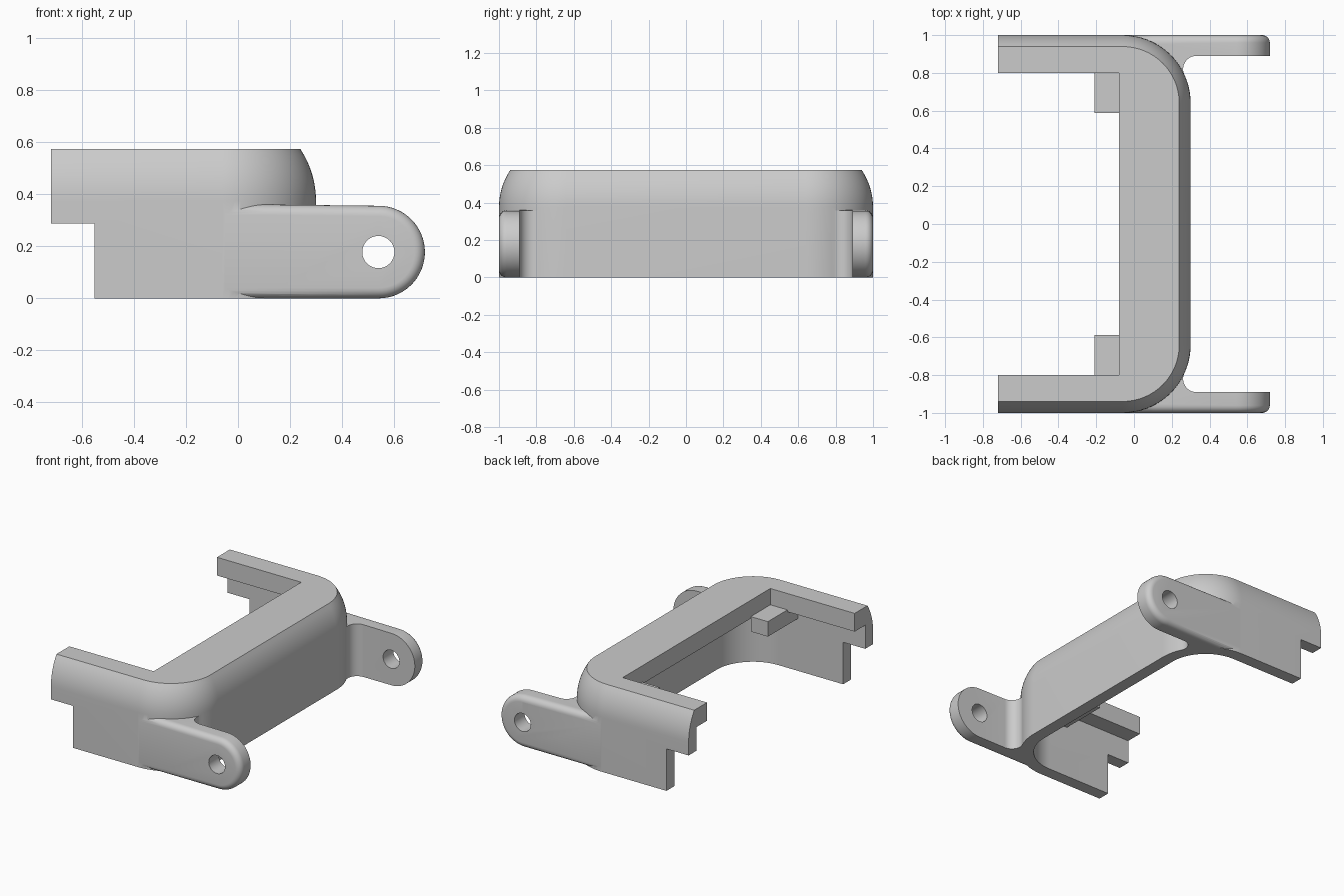
import bpy, bmesh, math

if "Cube" in bpy.data.objects:
    bpy.data.objects.remove(bpy.data.objects["Cube"])

grey = bpy.data.materials.new("plain grey")
grey.diffuse_color = (0.6, 0.6, 0.6, 1)
grey.use_nodes = True
grey.node_tree.nodes["Principled BSDF"].inputs["Base Color"].default_value = grey.diffuse_color


def loft(name, rings):
    """Closed solid through matching rings of points."""
    bm = bmesh.new()
    vs = [[bm.verts.new(p) for p in r] for r in rings]
    n = len(rings[0])
    for a, b in zip(vs, vs[1:]):
        for i in range(n):
            j = (i + 1) % n
            bm.faces.new((a[i], a[j], b[j], b[i]))
    bm.faces.new(vs[0])
    bm.faces.new(vs[-1])
    bmesh.ops.recalc_face_normals(bm, faces=bm.faces)
    me = bpy.data.meshes.new(name)
    bm.to_mesh(me)
    bm.free()
    me.materials.append(grey)
    ob = bpy.data.objects.new(name, me)
    bpy.context.collection.objects.link(ob)
    return ob


def prism(name, pts, z0, z1):
    return loft(name, [[(x, y, z) for x, y in pts] for z in (z0, z1)])


def box(name, x0, x1, y0, y1, z0, z1):
    return prism(name, [(x0, y0), (x1, y0), (x1, y1), (x0, y1)], z0, z1)


def combine(target, other, op):
    """Apply a boolean and remove the second solid."""
    m = target.modifiers.new("cut", 'BOOLEAN')
    m.operation, m.solver, m.object = op, 'EXACT', other
    bpy.context.view_layer.objects.active = target
    bpy.ops.object.modifier_apply(modifier=m.name)
    bpy.data.objects.remove(other)


def arc(cx, cy, r, a0, a1, n):
    return [(cx + r * math.cos(math.radians(a0 + (a1 - a0) * i / n)),
             cy + r * math.sin(math.radians(a0 + (a1 - a0) * i / n))) for i in range(n + 1)]


def outline(d, back):
    """Plan outline with rounded front corners, inset by d."""
    r = 0.36 - d
    return ([(back, -1 + d)] + arc(-0.06, -0.64, r, -90, 0, 24)
            + arc(-0.06, 0.64, r, 0, 90, 24) + [(back, 1 - d)])


# Outer shell with a curved upper edge
H, R, ZC = 0.575, 0.36, 0.375
levels = [0] + [ZC + (H - ZC) * i / 8 for i in range(9)]
rings = []
for z in levels:
    d = R - math.sqrt(R * R - max(0, z - ZC) ** 2)
    rings.append([(x, y, z) for x, y in outline(d, -0.72)])
bracket = loft("bracket", rings)

# Hollow below the top flange, flange opening, and notch in the arm ends
combine(bracket, prism("cavity", outline(0.085, -1), -0.2, 0.45), 'DIFFERENCE')
combine(bracket, box("opening", -1, -0.08, -0.8, 0.8, -0.3, 1), 'DIFFERENCE')
combine(bracket, box("notch", -1, -0.552, -1.2, 1.2, -0.3, 0.288), 'DIFFERENCE')

for s in (1, -1):
    # Ear: plan shape with a tangent inner fillet, trimmed to a rounded side shape
    plan = ([(-0.05, 1), (0.8, 1), (0.8, 0.89)] + arc(0.33, 0.82, 0.07, 90, 204, 12)
            + [(0.2, 0.77), (0.18, 0.80), (0.09, 0.91), (-0.05, 0.95)])
    ear = prism("ear", [(x, s * y) for x, y in plan], -0.1, 0.5)
    side = []
    B = 0.04
    for y, d in [(0.6, 0)] + [(1 - B + B * math.sin(a), B - B * math.cos(a))
                              for a in [math.radians(15 * i) for i in range(7)]]:
        pts = ([(-0.2 + d, d)] + arc(0.541, 0.178, 0.178 - d, -90, 90, 32)
               + [(0.1, 0.361 - d), (-0.2 + d, 0.361 - d)])
        side.append([(x, s * y, z) for x, z in pts])
    combine(ear, loft("ear_side", side), 'INTERSECT')
    hole = arc(0.54, 0.178, 0.062, 0, 348.75, 31)
    combine(ear, loft("pin_hole", [[(x, s * y, z) for x, z in hole] for y in (0.7, 1.2)]),
            'DIFFERENCE')
    combine(bracket, ear, 'UNION')
    # Inner stop block hanging under the flange
    y0, y1 = sorted((s * 0.588, s * 0.93))
    combine(bracket, box("stop_block", -0.21, -0.08, y0, y1, 0.36, 0.463), 'UNION')

# Smooth curved faces, keep edges crisp
bpy.ops.object.select_all(action='DESELECT')
bracket.select_set(True)
bpy.context.view_layer.objects.active = bracket
bpy.ops.object.shade_smooth_by_angle(angle=math.radians(25))
